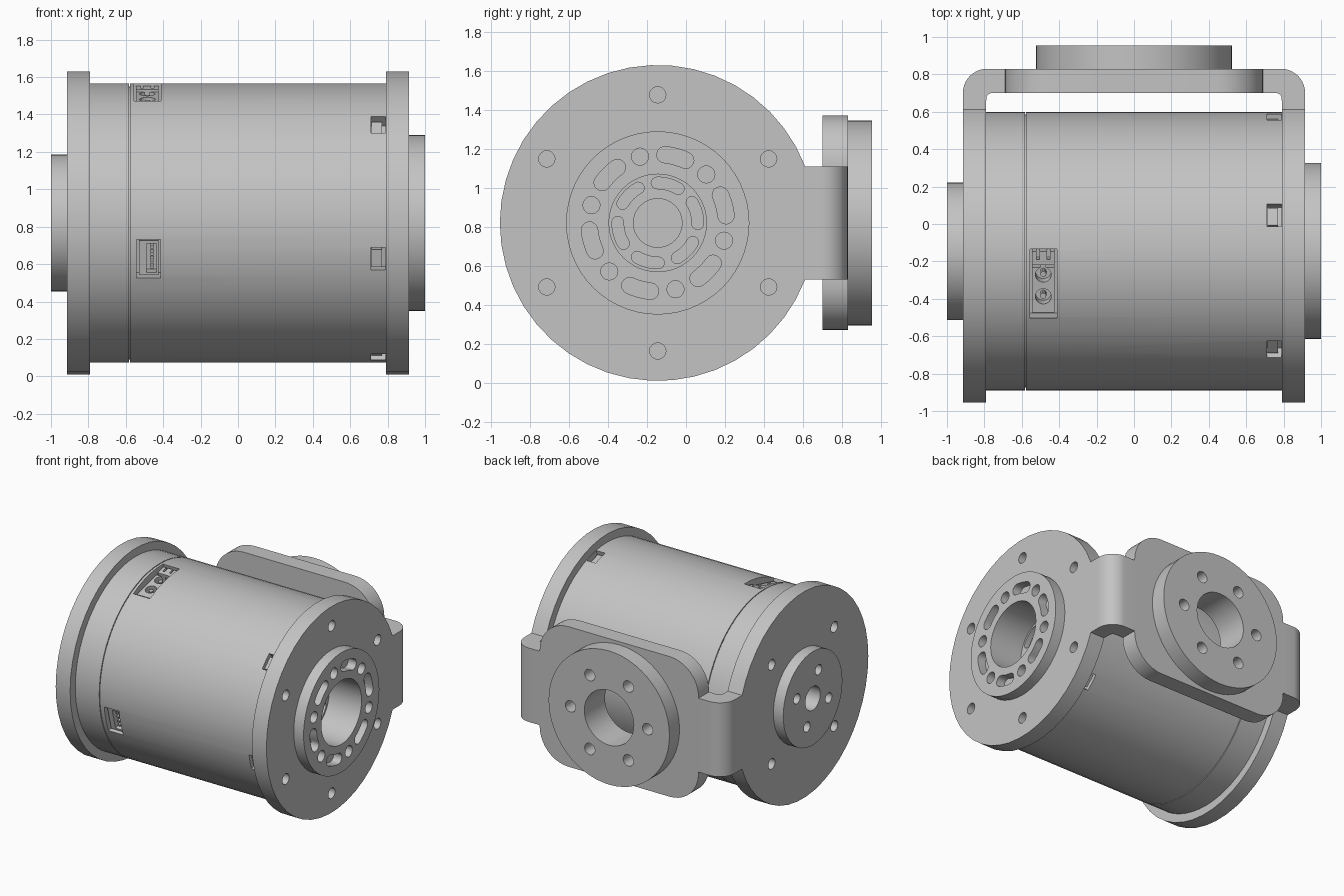
import bpy, bmesh
from math import sin, cos, pi, radians, asin
from mathutils import Matrix, Vector

if "Cube" in bpy.data.objects:
    bpy.data.objects.remove(bpy.data.objects["Cube"])

CY, CZ = -0.145, 0.82          # axis of the drum
BODY_R, FLANGE_R = 0.745, 0.81
IN, OUT = 0.79, 0.915          # flange inner and outer faces
ARM = 0.29                     # half height of the bracket arms

metal = bpy.data.materials.new("satin_grey_metal")
metal.use_nodes = True
GREY = (0.55, 0.55, 0.55, 1)
metal.diffuse_color = GREY
metal.node_tree.nodes["Principled BSDF"].inputs["Base Color"].default_value = GREY

MAPS = {"x": lambda u, v, w: (w, u, v),
        "y": lambda u, v, w: (u, w, v),
        "z": lambda u, v, w: (u, v, w)}


# ---- outline helpers
def arc(cu, cv, r, a0, a1, n):
    return [(cu + r * cos(radians(a0 + (a1 - a0) * i / n)),
             cv + r * sin(radians(a0 + (a1 - a0) * i / n))) for i in range(n + 1)]


def circle(cu, cv, r, n=24):
    return arc(cu, cv, r, 0, 360, n)[:-1]


def ring(cu, cv, radius, r, count, start, n=16):
    spots = arc(cu, cv, radius, start, start + 360, count)[:-1]
    return [circle(u, v, r, n) for u, v in spots]


def rect(u0, u1, v0, v1):
    return [(u0, v0), (u1, v0), (u1, v1), (u0, v1)]


def slot(angle, radius, half_width, spread):
    tips = [arc(CY, CZ, radius, angle + s * spread, 0, 1)[0] for s in (-1, 1)]
    return (arc(CY, CZ, radius + half_width, angle - spread, angle + spread, 6)
            + arc(*tips[1], half_width, angle + spread, angle + spread + 180, 8)[1:-1]
            + arc(CY, CZ, radius - half_width, angle + spread, angle - spread, 6)
            + arc(*tips[0], half_width, angle - spread + 180, angle - spread + 360, 8)[1:-1])


# ---- solid helpers
def prism(name, loops, axis, w0, w1, matrix=Matrix()):
    bm = bmesh.new()
    for loop in loops:
        rows = [[bm.verts.new(matrix @ Vector(MAPS[axis](u, v, w))) for u, v in loop]
                for w in (w0, w1)]
        for row in rows:
            bm.faces.new(row)
        for i in range(len(loop)):
            j = (i + 1) % len(loop)
            bm.faces.new((rows[0][i], rows[0][j], rows[1][j], rows[1][i]))
    bmesh.ops.recalc_face_normals(bm, faces=bm.faces)
    mesh = bpy.data.meshes.new(name)
    bm.to_mesh(mesh)
    bm.free()
    mesh.materials.append(metal)
    obj = bpy.data.objects.new(name, mesh)
    bpy.context.collection.objects.link(obj)
    return obj


def cut(obj, loops, axis, w0, w1, matrix=Matrix()):
    cutter = prism("cutter", loops, axis, w0, w1, matrix)
    mod = obj.modifiers.new("cut", "BOOLEAN")
    mod.operation, mod.solver, mod.object = "DIFFERENCE", "EXACT", cutter
    graph = bpy.context.evaluated_depsgraph_get()
    mesh = bpy.data.meshes.new_from_object(obj.evaluated_get(graph))
    obj.modifiers.clear()
    obj.data = mesh
    bpy.data.objects.remove(cutter)


def radial(angle):
    """Frame on the drum axis with local z pointing outwards at the angle."""
    return Matrix.Translation((0, CY, CZ)) @ Matrix.Rotation(radians(angle - 90), 4, "X")


# ---- drum: end cap, seam and main shell
drum = lambda r: [circle(CY, CZ, r, 64)]
prism("end_cap", drum(BODY_R), "x", -IN, -0.583)
prism("seam_core", drum(BODY_R - 0.015), "x", -0.583, -0.577)
shell = prism("main_shell", drum(BODY_R), "x", -0.577, IN)

# hub bore with pockets between spokes
cut(shell, [circle(CY, CZ, 0.25, 48)], "x", 0.72, 1.1)
cut(shell, [circle(CY, CZ, 0.125, 32)], "x", 0.6, 0.75)
cut(shell, [slot(a, 0.205, 0.03, 16) for a in range(15, 360, 60)], "x", 0.66, 0.75)

# clip windows around the drum
for a in range(15, 360, 60):
    frame = radial(a)
    cut(shell, [rect(0.71, 0.788, -0.062, 0.062)], "z", 0.67, 0.9, frame)
    prism("window_clip", [rect(0.715, 0.77, -0.05, 0.045)], "z", 0.66, 0.72, frame)

# power socket on top
top = radial(104)
cut(shell, [rect(-0.557, -0.412, -0.19, 0.19)], "z", 0.6, 0.9, top)
housing = prism("power_socket", [rect(-0.545, -0.425, -0.165, 0.085)], "z", 0.59, 0.70, top)
cut(housing, [circle(-0.485, v, 0.042, 20) for v in (-0.075, 0.045)], "z", 0.62, 0.8, top)
prism("power_pins", [circle(-0.485, v, 0.016, 10) for v in (-0.075, 0.045)],
      "z", 0.61, 0.69, top)
latch = prism("power_latch", [rect(-0.545, -0.425, 0.1, 0.175)], "z", 0.59, 0.71, top)
cut(latch, [rect(u, u + 0.015, 0.13, 0.2) for u in (-0.52, -0.465)], "z", 0.65, 0.8, top)

# signal socket on the front
side = radial(195)
cut(shell, [rect(-0.543, -0.415, -0.107, 0.107)], "z", 0.62, 0.9, side)
plug = prism("signal_socket", [rect(-0.53, -0.425, -0.095, 0.095)], "z", 0.61, 0.72, side)
cut(plug, [rect(-0.49, -0.435, -0.08, 0.08)], "z", 0.65, 0.8, side)
prism("signal_pins", [rect(-0.468, -0.452, v - 0.008, v + 0.008)
                      for v in (-0.055, -0.018, 0.018, 0.055)], "z", 0.64, 0.71, side)

# ---- flanges, each running into a bracket arm
JOIN = 0.66
meet = asin(ARM / FLANGE_R) * 180 / pi
flange_outline = (arc(CY, CZ, FLANGE_R, meet, 360 - meet, 40)
                  + [(JOIN, CZ - ARM), (JOIN, CZ + ARM)])
right_flange = prism("right_flange", [flange_outline], "x", -OUT, -IN)
left_flange = prism("left_flange", [flange_outline], "x", IN, OUT)
cut(left_flange, ring(CY, CZ, 0.657, 0.042, 6, 30), "x", 0.7, 1)
cut(left_flange, [circle(CY, CZ, 0.25, 48)], "x", 0.7, 1)
cut(right_flange, ring(CY, CZ, 0.55, 0.042, 4, 45), "x", -1, -0.7)
cut(right_flange, [circle(CY, CZ, 0.093)] + ring(CY, CZ, 0.21, 0.04, 4, 20),
    "x", -1, -0.83)

# ---- output hub with slots and screw holes
hub = prism("output_hub", [circle(CY, CZ, 0.47, 56)], "x", OUT, 1)
cut(hub, [circle(CY, CZ, 0.25, 48)], "x", 0.8, 1.1)
cut(hub, [slot(a, 0.352, 0.042, 9) for a in range(15, 360, 60)], "x", 0.93, 1.1)
cut(hub, ring(CY, CZ, 0.352, 0.044, 6, 45), "x", 0.93, 1.1)

# ---- small hub on the other end
small_hub = prism("small_hub", [circle(CY, CZ, 0.367, 48)], "x", -1, -OUT)
cut(small_hub, [circle(CY, CZ, 0.093)] + ring(CY, CZ, 0.21, 0.04, 4, 20), "x", -1.1, -0.8)

# ---- bracket: curved corners, back plate and mounting disc
PLATE_X, PLATE_Z, Y0, Y1 = 0.69, 0.55, 0.70, 0.83
corner = ([(IN, JOIN), (OUT, JOIN)]
          + arc(OUT - 0.13, Y1 - 0.13, 0.13, 0, 90, 10)
          + [(PLATE_X, Y1), (PLATE_X, Y0)]
          + arc(IN - 0.03, Y0 - 0.03, 0.03, 90, 0, 5)[:-1])
for name, s in (("left_bracket_corner", 1), ("right_bracket_corner", -1)):
    prism(name, [[(s * u, v) for u, v in corner]], "z", CZ - ARM, CZ + ARM)

R = 0.25
outline = []
for k, (su, sv) in enumerate(((1, 1), (-1, 1), (-1, -1), (1, -1))):
    outline += arc(su * (PLATE_X - R), CZ + sv * (PLATE_Z - R), R, 90 * k, 90 * k + 90, 10)
plate = prism("back_plate", [outline], "y", Y0, Y1)
disc = prism("mounting_disc", [circle(0, CZ, 0.525, 56)], "y", Y1, 0.955)
cut(plate, [circle(0, CZ, 0.215, 40)], "y", 0.6, 1)
cut(disc, [circle(0, CZ, 0.215, 40)] + ring(0, CZ, 0.335, 0.045, 6, 0), "y", 0.8, 1)

# ---- smooth round walls, keep edges sharp
bpy.ops.object.select_all(action="DESELECT")
for obj in bpy.context.collection.objects:
    if obj.type == "MESH" and metal.name in obj.data.materials:
        obj.select_set(True)
        bpy.context.view_layer.objects.active = obj
bpy.ops.object.shade_smooth_by_angle(angle=radians(30))
